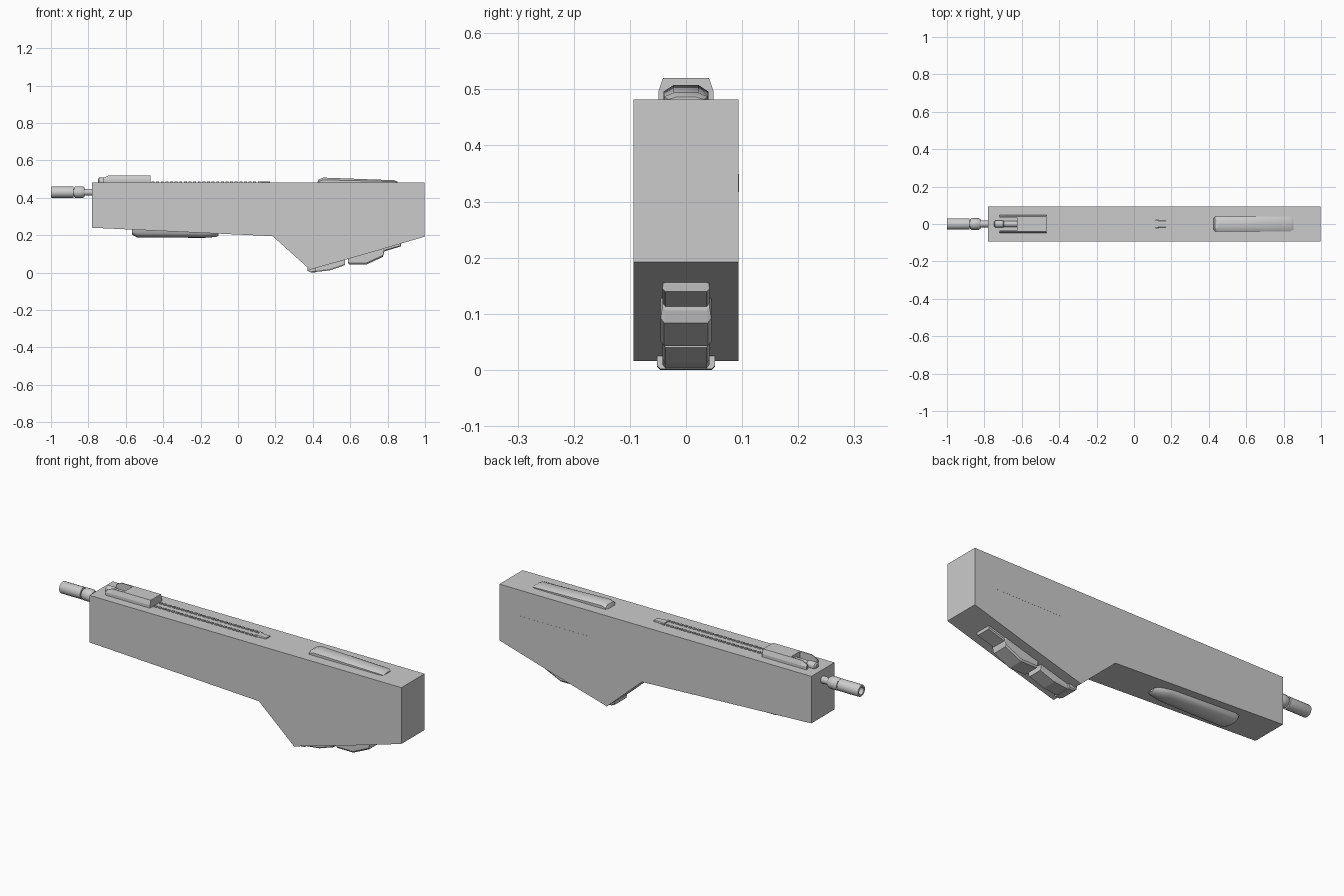
import bpy, bmesh, math


def make_object(name, verts, faces, angle=None):
    mesh = bpy.data.meshes.new(name)
    mesh.from_pydata(verts, [], faces)
    bm = bmesh.new()
    bm.from_mesh(mesh)
    bmesh.ops.recalc_face_normals(bm, faces=bm.faces)
    bm.to_mesh(mesh)
    bm.free()
    ob = bpy.data.objects.new(name, mesh)
    bpy.context.collection.objects.link(ob)
    if angle:
        bpy.ops.object.select_all(action='DESELECT')
        ob.select_set(True)
        bpy.context.view_layer.objects.active = ob
        bpy.ops.object.shade_smooth_by_angle(angle=math.radians(angle))
    return ob


def loft(name, rings, angle=None, closed=False):
    """Skin a list of equal-length rings; cap the ends or join them."""
    n = len(rings[0])
    verts = [p for r in rings for p in r]
    faces = []
    for i in range(len(rings) if closed else len(rings) - 1):
        j = (i + 1) % len(rings)
        for k in range(n):
            m = (k + 1) % n
            faces.append((i * n + k, i * n + m, j * n + m, j * n + k))
    if not closed:
        faces += [tuple(range(n)), tuple(range(len(verts) - n, len(verts)))]
    return make_object(name, verts, faces, angle)


def extrude(name, profile, y0, y1):
    return loft(name, [[(x, y, z) for x, z in profile] for y in (y0, y1)])


def pad(name, sections, angle=None):
    """Chamfered strip: sections are (x, half width, base z, shoulder z, crown z, crown half width)."""
    rings = [[(x, -w, b), (x, -w, s), (x, -c, t), (x, c, t), (x, w, s), (x, w, b)]
             for x, w, b, s, t, c in sections]
    return loft(name, rings, angle)


def lathe(name, profile, zc, n=20, closed=False):
    rings = [[(x, r * math.cos(2 * math.pi * k / n), zc + r * math.sin(2 * math.pi * k / n))
              for k in range(n)] for x, r in profile]
    return loft(name, rings, 35, closed)


# main body: wedge-bottomed slab
extrude("body", [(-0.78, 0.482), (0.997, 0.482), (0.997, 0.192), (0.68, 0.099),
                 (0.385, 0.016), (0.185, 0.195), (-0.78, 0.24)], -0.094, 0.094)

# barrel and hollow muzzle
lathe("barrel", [(-0.90, 0.018), (-0.74, 0.018)], 0.43)
lathe("muzzle", [(-1.0, 0.028), (-0.995, 0.030), (-0.88, 0.030), (-0.88, 0.017),
                 (-0.93, 0.017), (-1.0, 0.019)], 0.43, closed=True)
lathe("muzzle_collar", [(-0.876, 0.026), (-0.868, 0.031), (-0.83, 0.031), (-0.82, 0.024)], 0.43)

# front block on top with two forward ears and a plug between them
pad("front_block", [(-0.625, 0.049, 0.475, 0.497, 0.520, 0.041),
                    (-0.468, 0.049, 0.475, 0.497, 0.520, 0.041)])
for side, sgn in (("left", 1), ("right", -1)):
    rings = []
    for x, t in ((-0.72, 0.505), (-0.69, 0.520), (-0.62, 0.520)):
        rings.append([(x, sgn * y, z) for y, z in
                      ((0.036, 0.475), (0.036, t), (0.041, t), (0.049, 0.497), (0.049, 0.475))])
    loft("front_ear_" + side, rings)
lathe("front_plug", [(-0.748, 0.012), (-0.742, 0.020), (-0.70, 0.020), (-0.695, 0.016),
                     (-0.62, 0.016)], 0.488)

# two rows of small teeth along the top, ending in a tapered tab
verts, faces = [], []
for i in range(24):
    x = -0.462 + i * 0.0247
    for s in (1, -1):
        b = len(verts)
        verts += [(x + dx, s * y, z) for z in (0.478, 0.4875)
                  for dx, y in ((0, 0.016), (0.0155, 0.016), (0.0155, 0.026), (0, 0.026))]
        faces += [tuple(b + k for k in f) for f in
                  ((0, 1, 2, 3), (4, 5, 6, 7), (0, 1, 5, 4), (1, 2, 6, 5), (2, 3, 7, 6), (3, 0, 4, 7))]
make_object("top_teeth", verts, faces)
pad("top_teeth_end", [(0.112, 0.025, 0.478, 0.484, 0.488, 0.020),
                      (0.135, 0.020, 0.478, 0.484, 0.488, 0.016),
                      (0.172, 0.019, 0.478, 0.484, 0.487, 0.015)])

# rear top pad
pad("rear_top_pad", [(0.424, 0.028, 0.478, 0.480, 0.483, 0.020),
                     (0.432, 0.039, 0.478, 0.488, 0.498, 0.024),
                     (0.455, 0.040, 0.478, 0.496, 0.508, 0.022),
                     (0.835, 0.039, 0.478, 0.487, 0.494, 0.022),
                     (0.852, 0.032, 0.478, 0.482, 0.486, 0.018)], 30)

# rounded fore grip underneath
rings = []
for x, w, bottom in ((-0.566, 0.048, 0.203), (-0.540, 0.055, 0.188), (-0.18, 0.055, 0.186),
                     (-0.115, 0.040, 0.191), (-0.103, 0.025, 0.200)):
    d = 0.24 - bottom
    rings.append([(x, -w * math.cos(math.pi * k / 8),
                   0.24 - d * math.sin(math.pi * k / 8) ** 0.55) for k in range(9)])
loft("fore_grip", rings, 40)

# faceted pads under the rear wedge
pad("heel_cap", [(0.372, 0.050, 0.030, 0.020, 0.010, 0.046),
                 (0.392, 0.052, 0.035, 0.006, 0.000, 0.046),
                 (0.415, 0.052, 0.035, 0.008, 0.002, 0.046)])
pad("lower_pad", [(0.41, 0.042, 0.05, 0.010, 0.003, 0.037),
                  (0.49, 0.042, 0.06, 0.020, 0.012, 0.037),
                  (0.572, 0.042, 0.09, 0.048, 0.040, 0.037),
                  (0.572, 0.042, 0.09, 0.062, 0.058, 0.037)])
pad("middle_pad", [(0.588, 0.042, 0.09, 0.060, 0.055, 0.037),
                   (0.594, 0.045, 0.09, 0.051, 0.043, 0.039),
                   (0.685, 0.045, 0.12, 0.051, 0.043, 0.039),
                   (0.775, 0.045, 0.14, 0.092, 0.084, 0.039),
                   (0.78, 0.042, 0.14, 0.112, 0.106, 0.037)])
pad("upper_pad", [(0.76, 0.040, 0.15, 0.112, 0.106, 0.036),
                  (0.79, 0.042, 0.15, 0.122, 0.116, 0.037),
                  (0.87, 0.042, 0.175, 0.145, 0.140, 0.037),
                  (0.872, 0.040, 0.175, 0.158, 0.154, 0.036)])

# thin strip on the back side
extrude("side_strip", [(0.49, 0.317), (0.88, 0.317), (0.88, 0.349), (0.49, 0.349)], 0.090, 0.0945)
